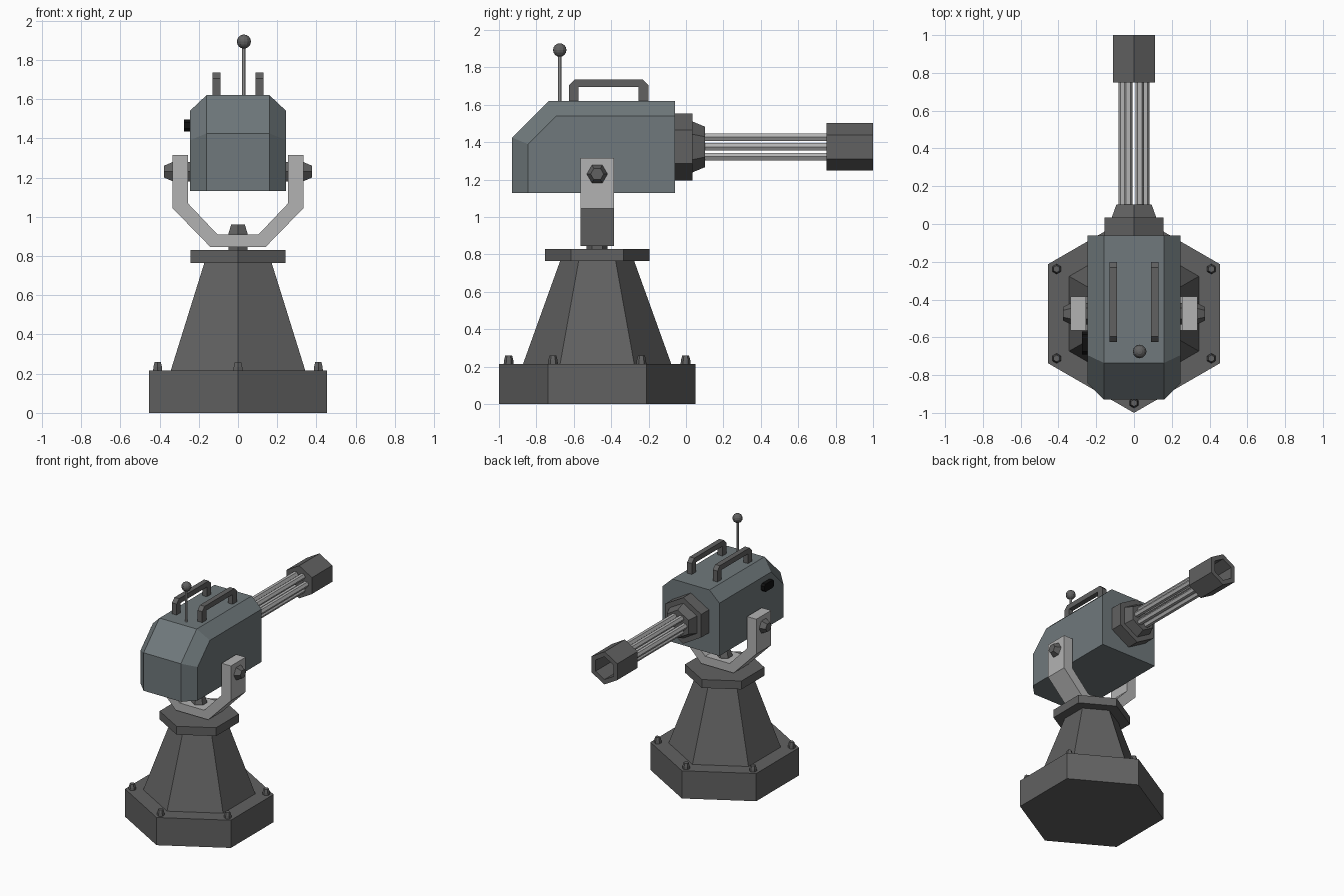
import bpy, bmesh
from math import cos, sin, pi, radians

if "Cube" in bpy.data.objects:
    bpy.data.objects.remove(bpy.data.objects["Cube"])


def material(name, r, g, b):
    m = bpy.data.materials.new(name)
    m.diffuse_color = (r, g, b, 1)
    m.use_nodes = True
    m.node_tree.nodes["Principled BSDF"].inputs["Base Color"].default_value = m.diffuse_color
    return m


DARK = material("dark_metal", 0.12, 0.12, 0.12)
LIGHT = material("light_metal", 0.45, 0.45, 0.45)
SHELL = material("blue_grey", 0.16, 0.19, 0.2)
BLACK = material("black", 0.005, 0.005, 0.005)


def loft(name, rings, mat):
    """Skin a list of equal-length point loops and cap both ends."""
    bm = bmesh.new()
    loops = [[bm.verts.new(p) for p in ring] for ring in rings]
    n = len(loops[0])
    for a, b in zip(loops, loops[1:]):
        for i in range(n):
            j = (i + 1) % n
            bm.faces.new((a[i], a[j], b[j], b[i]))
    bm.faces.new(loops[0][::-1])
    bm.faces.new(loops[-1])
    bmesh.ops.recalc_face_normals(bm, faces=bm.faces)
    me = bpy.data.meshes.new(name)
    bm.to_mesh(me)
    bm.free()
    me.materials.append(mat)
    ob = bpy.data.objects.new(name, me)
    bpy.context.collection.objects.link(ob)
    return ob


def place(axis, u, v, w):
    """Map section coordinates (u, v) and height w to the given axis."""
    return {'X': (w, u, v), 'Y': (u, w, v), 'Z': (u, v, w)}[axis]


def turned(name, axis, centre, steps, mat, n=6, start=90):
    """Polygonal turned part; steps are (radius, position along axis)."""
    cu, cv = centre
    ang = [radians(start) + 2 * pi * k / n for k in range(n)]
    return loft(name, [[place(axis, cu + r * cos(a), cv + r * sin(a), w) for a in ang]
                       for r, w in steps], mat)


def extrude(name, axis, points, w0, w1, mat):
    return loft(name, [[place(axis, u, v, w) for u, v in points] for w in (w0, w1)], mat)


CY = -0.475            # turret axis in y
MID = (0, CY)
BARREL = (0, 1.375)    # barrel axis in x, z

# Base, pedestal and flange
turned("base", 'Z', MID, [(0.525, 0), (0.525, 0.215)], DARK)
turned("pedestal", 'Z', MID, [(0.398, 0.21), (0.197, 0.768)], DARK)
turned("flange", 'Z', MID, [(0.28, 0.765), (0.28, 0.83)], DARK)
for k in range(6):
    a = radians(90 + 60 * k)
    turned("base_bolt", 'Z', (0.473 * cos(a), CY + 0.473 * sin(a)),
           [(0.027, 0.21), (0.025, 0.235), (0.018, 0.26)], DARK)

# Swivel pin and yoke
turned("swivel_pin", 'Z', MID, [(0.056, 0.825), (0.056, 0.915), (0.04, 0.96)], DARK)
outer = [(0.335, 1.315), (0.335, 1.045), (0.14, 0.845)]
inner = [(0.105, 0.91), (0.255, 1.068), (0.255, 1.315)]


def flip(pts):
    return [(-u, v) for u, v in reversed(pts)]


extrude("yoke", 'Y', outer + flip(outer) + flip(inner) + inner, CY - 0.09, CY + 0.09, LIGHT)

# Pivot bolts and washers
for s in (-1, 1):
    turned("pivot_bolt", 'X', (CY, 1.23), [(0.058, s * 0.33), (0.035, s * 0.377)], DARK, start=0)
    turned("pivot_washer", 'X', (CY, 1.23), [(0.058, s * 0.24), (0.058, s * 0.26)], DARK, start=0)

# Body shell with chamfered long edges
middle = [(-0.06, 1.13), (-0.06, 1.62), (-0.735, 1.62), (-0.93, 1.425), (-0.93, 1.13)]
side = [(-0.06, 1.13), (-0.06, 1.54), (-0.695, 1.54), (-0.845, 1.39), (-0.845, 1.13)]
body = loft("body", [[(x, y, z) for y, z in prof] for x, prof in
                     ((-0.245, side), (-0.16, middle), (0.16, middle), (0.245, side))], SHELL)
bm = bmesh.new()
bm.from_mesh(body.data)
bmesh.ops.dissolve_limit(bm, angle_limit=0.01, verts=bm.verts, edges=bm.edges)
bm.to_mesh(body.data)
bm.free()

# Barrel collar, barrel cluster and hollow muzzle
turned("barrel_collar", 'Y', BARREL,
       [(0.179, -0.07), (0.179, 0.035), (0.136, 0.035), (0.108, 0.102)], DARK)
for k in range(6):
    a = radians(60 * k)
    turned("barrel", 'Y', (0.06 * cos(a), 1.375 + 0.06 * sin(a)),
           [(0.023, 0.09), (0.023, 0.79)], LIGHT, start=0)
turned("muzzle", 'Y', BARREL,
       [(0.127, 0.75), (0.127, 1.0), (0.088, 1.0), (0.088, 0.8)], DARK)

# Carrying handles
grip = [(-0.625, 1.61), (-0.625, 1.705), (-0.595, 1.735), (-0.23, 1.735), (-0.2, 1.705),
        (-0.2, 1.61), (-0.253, 1.61), (-0.253, 1.695), (-0.575, 1.695), (-0.575, 1.61)]
for s in (-1, 1):
    extrude("handle", 'X', grip, s * 0.09, s * 0.13, DARK)

# Antenna
turned("antenna_rod", 'Z', (0.03, -0.675), [(0.009, 1.6), (0.009, 1.87)], LIGHT, n=8)
bpy.ops.mesh.primitive_uv_sphere_add(segments=12, ring_count=8, radius=0.036,
                                     location=(0.03, -0.675, 1.893))
tip = bpy.context.object
tip.name = "antenna_tip"
tip.data.materials.append(DARK)

# Side sensor
extrude("side_sensor", 'X', [(-0.69, 1.45), (-0.69, 1.48), (-0.675, 1.495), (-0.585, 1.495),
                             (-0.57, 1.48), (-0.57, 1.45), (-0.585, 1.435), (-0.675, 1.435)],
        -0.275, -0.24, BLACK)
